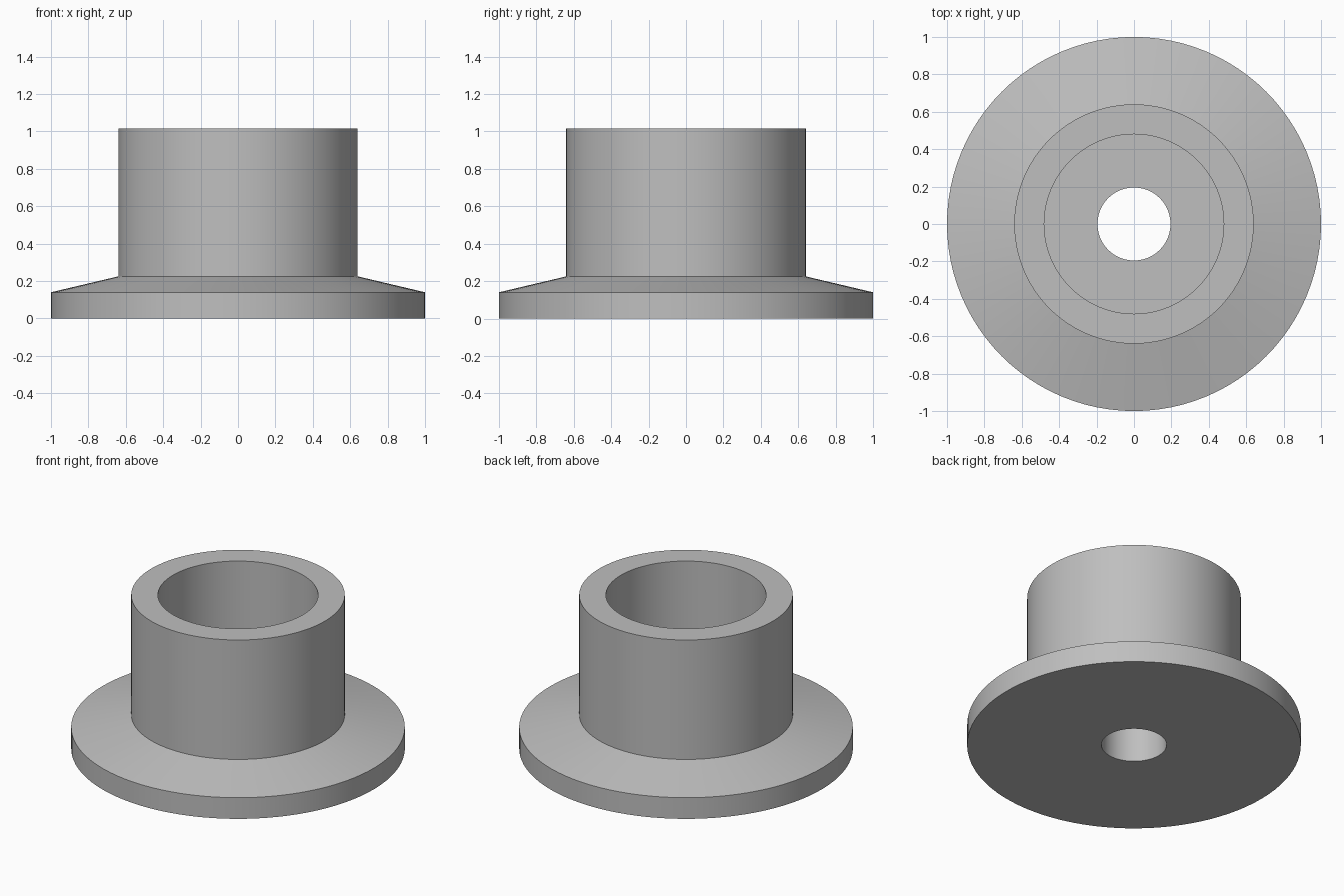
import bpy, bmesh, math

cube = bpy.data.objects.get("Cube")
if cube:
    bpy.data.objects.remove(cube, do_unlink=True)

SEGMENTS = 96

# Plain metal grey
grey = bpy.data.materials.new("metal_grey")
grey.use_nodes = True
colour = (0.52, 0.52, 0.52, 1)
grey.diffuse_color = colour
grey.node_tree.nodes["Principled BSDF"].inputs["Base Color"].default_value = colour


def lathe(name, profile, material):
    """Revolve a closed (radius, height) profile around the z axis."""
    bm = bmesh.new()
    verts = [bm.verts.new((r, 0, z)) for r, z in profile]
    edges = [bm.edges.new((a, b)) for a, b in zip(verts, verts[1:] + verts[:1])]
    bmesh.ops.spin(bm, geom=verts + edges, axis=(0, 0, 1), cent=(0, 0, 0),
                   angle=math.tau, steps=SEGMENTS, use_merge=True)
    bmesh.ops.remove_doubles(bm, verts=bm.verts[:], dist=0.0001)
    bmesh.ops.recalc_face_normals(bm, faces=bm.faces[:])
    mesh = bpy.data.meshes.new(name)
    bm.to_mesh(mesh)
    bm.free()
    mesh.materials.append(material)
    obj = bpy.data.objects.new(name, mesh)
    bpy.context.collection.objects.link(obj)
    bpy.ops.object.select_all(action="DESELECT")
    obj.select_set(True)
    bpy.context.view_layer.objects.active = obj
    bpy.ops.object.shade_smooth_by_angle(angle=math.radians(12))
    return obj


# Tapered flange and tube with a stepped bore
lathe("flanged_tube", [
    (0.195, 0), (1.0, 0), (1.0, 0.14), (0.64, 0.225),
    (0.64, 1.015), (0.48, 1.015), (0.48, 0.3), (0.195, 0.3),
], grey)
